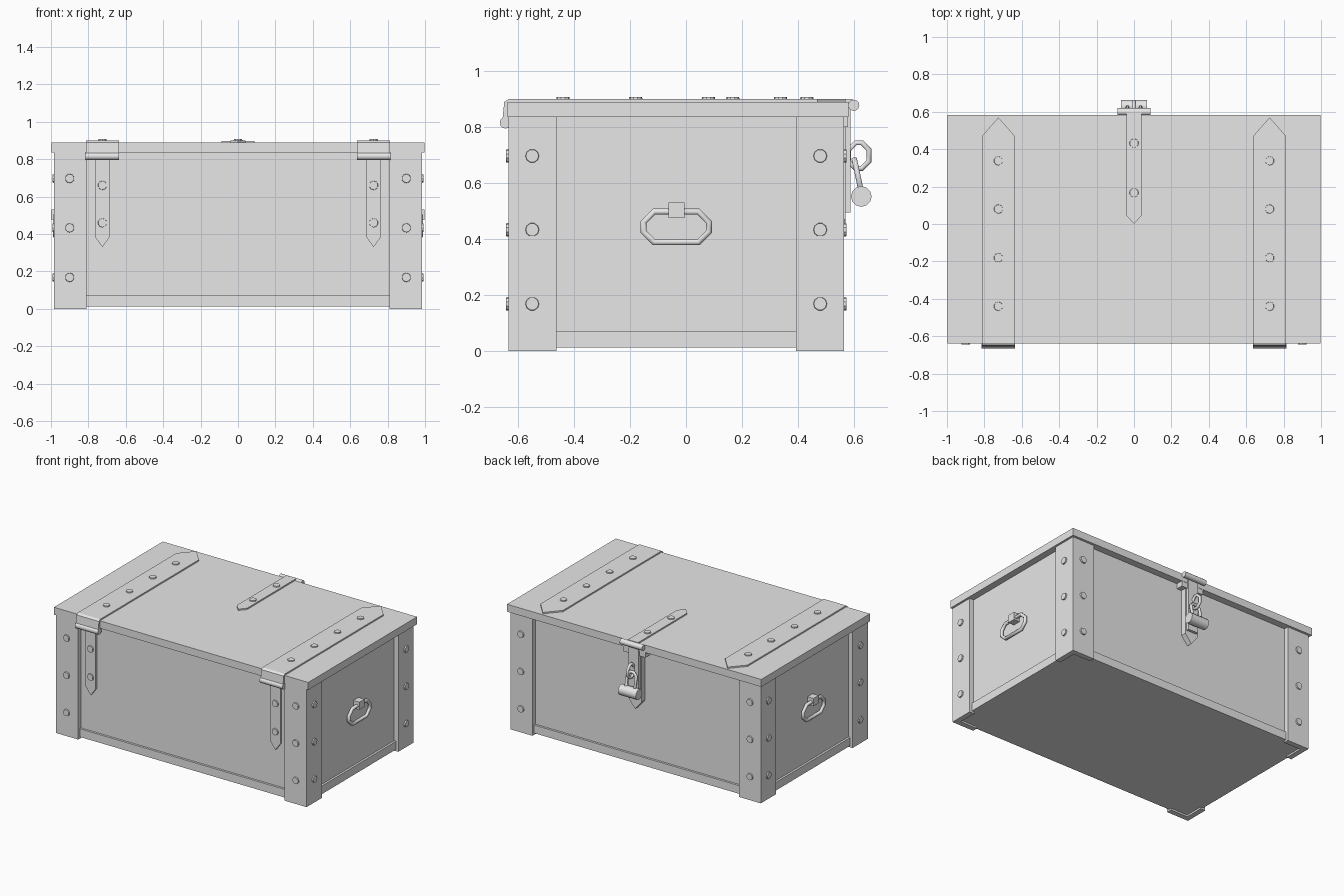
import bpy, bmesh, math
from mathutils import Vector, Matrix

cube = bpy.data.objects.get("Cube")
if cube:
    bpy.data.objects.remove(cube, do_unlink=True)

grey = bpy.data.materials.new("plain grey")
grey.use_nodes = True
grey.diffuse_color = (0.8, 0.8, 0.8, 1)
grey.node_tree.nodes["Principled BSDF"].inputs["Base Color"].default_value = (0.8, 0.8, 0.8, 1)


def add(name, mesh):
    mesh.materials.clear()
    mesh.materials.append(grey)
    ob = bpy.data.objects.new(name, mesh)
    bpy.context.scene.collection.objects.link(ob)
    return ob


def from_bm(name, bm, smooth=False):
    bmesh.ops.recalc_face_normals(bm, faces=bm.faces)
    for f in bm.faces:
        f.smooth = smooth and len(f.verts) == 4
    for e in bm.edges:
        e.smooth = e.calc_face_angle(0) < 0.9
    mesh = bpy.data.meshes.new(name)
    bm.to_mesh(mesh)
    bm.free()
    return add(name, mesh)


def box(name, x, y, z):
    return prism(name, [(x[0], y[0]), (x[1], y[0]), (x[1], y[1]), (x[0], y[1])], "z", *z)


def prism(name, outline, axis, lo, hi):
    """Extrude a 2D outline along an axis; outline holds the other two axes in order."""
    place = {"x": lambda a, b, d: (d, a, b),
             "y": lambda a, b, d: (a, d, b),
             "z": lambda a, b, d: (a, b, d)}[axis]
    bm = bmesh.new()
    face = bm.faces.new([bm.verts.new(place(a, b, lo)) for a, b in outline])
    out = bmesh.ops.extrude_face_region(bm, geom=[face])
    move = Vector(place(0, 0, hi - lo))
    for v in out["geom"]:
        if isinstance(v, bmesh.types.BMVert):
            v.co += move
    return from_bm(name, bm)


def pointed(cx, half, base, shoulder, tip):
    return [(cx - half, base), (cx + half, base), (cx + half, shoulder),
            (cx, tip), (cx - half, shoulder)]


def cylinder(name, centre, axis, radius, length, sides=12, top=None, smooth=True):
    bm = bmesh.new()
    turn = Vector((0, 0, 1)).rotation_difference(Vector(axis)).to_matrix().to_4x4()
    bmesh.ops.create_cone(bm, cap_ends=True, segments=sides, radius1=radius,
                          radius2=radius if top is None else top, depth=length,
                          matrix=Matrix.Translation(centre) @ turn)
    return from_bm(name, bm, smooth)


def rivet(name, centre, axis):
    cylinder(name, centre, axis, 0.026, 0.018, 10, 0.023, False)


def tube(name, points, radius):
    """Closed ring of round bar through the given points."""
    curve = bpy.data.curves.new(name, "CURVE")
    curve.dimensions = "3D"
    curve.bevel_depth = radius
    curve.bevel_resolution = 1
    line = curve.splines.new("POLY")
    line.points.add(len(points) - 1)
    for p, co in zip(line.points, points):
        p.co = (*co, 1)
    line.use_cyclic_u = True
    temp = bpy.data.objects.new(name, curve)
    bpy.context.scene.collection.objects.link(temp)
    mesh = bpy.data.meshes.new_from_object(temp.evaluated_get(bpy.context.evaluated_depsgraph_get()))
    bpy.data.objects.remove(temp)
    for f in mesh.polygons:
        f.use_smooth = True
    add(name, mesh)


def octagon(a, b, cut):
    return [(a, b - cut), (a - cut, b), (cut - a, b), (-a, b - cut),
            (-a, cut - b), (cut - a, -b), (a - cut, -b), (a, cut - b)]


# Chest body, base trim and lid
MID = -0.035
HX, HY = 0.983, 0.6
box("body_panels", (-0.95, 0.95), (MID - 0.567, MID + 0.567), (0.016, 0.84))
box("base_trim", (-0.965, 0.965), (MID - 0.582, MID + 0.582), (0.012, 0.07))
box("lid", (-0.998, 0.998), (-0.638, 0.582), (0.837, 0.89))

# L-shaped corner posts with rivets on both faces
for sx, side in ((-1, "right"), (1, "left")):
    for sy, end in ((-1, "front"), (1, "back")):
        ell = [(HX, HY), (HX, 0.428), (0.945, 0.428), (0.945, 0.562), (0.81, 0.562), (0.81, HY)]
        prism(f"{end}_{side}_post", [(sx * x, MID + sy * y) for x, y in ell], "z", 0, 0.838)
        for z in (0.168, 0.433, 0.697):
            rivet("post_side_rivet", (sx * HX, MID + sy * 0.515, z), (sx, 0, 0))
            rivet("post_end_rivet", (sx * 0.9, MID + sy * HY, z), (0, sy, 0))

# Hinges: lid strap, folded front, barrel and lower strap
for s, side in ((-1, "right"), (1, "left")):
    cx = s * 0.725
    prism(f"{side}_lid_strap", pointed(cx, 0.088, -0.63, 0.47, 0.57), "z", 0.885, 0.9)
    fold = [(-0.62, 0.9), (-0.635, 0.9), (-0.65, 0.89), (-0.656, 0.83), (-0.62, 0.83)]
    prism(f"{side}_strap_fold", fold, "x", cx - 0.088, cx + 0.088)
    cylinder(f"{side}_hinge_barrel", (cx, -0.645, 0.816), (1, 0, 0), 0.021, 0.18)
    prism(f"{side}_lower_strap", pointed(cx, 0.04, 0.82, 0.385, 0.33), "y", -0.617, -0.6)
    for y in (-0.44, -0.18, 0.08, 0.338):
        rivet("lid_strap_rivet", (cx, y, 0.898), (0, 0, 1))
    for z in (0.66, 0.46):
        rivet("lower_strap_rivet", (cx, -0.616, z), (0, -1, 0))

# Side carrying handles
for s, side in ((-1, "right"), (1, "left")):
    ring = [(s * 0.977, MID + a, 0.443 + b) for a, b in octagon(0.117, 0.055, 0.038)]
    tube(f"{side}_handle", ring, 0.013)
    box(f"{side}_handle_staple", sorted((s * 0.945, s * 0.997)), (-0.063, -0.006), (0.475, 0.53))

# Hasp on the back
prism("hasp_lid_strap", pointed(0, 0.04, 0.595, 0.045, 0.0), "z", 0.885, 0.9)
for y in (0.167, 0.432):
    rivet("hasp_rivet", (0, y, 0.898), (0, 0, 1))
cylinder("hasp_barrel", (0, 0.6, 0.878), (1, 0, 0), 0.02, 0.175)
box("hasp_flange", (-0.088, 0.088), (0.53, 0.58), (0.80, 0.86))
box("hasp_flap", (-0.04, 0.04), (0.568, 0.589), (0.495, 0.87))
prism("hasp_back_plate", pointed(0, 0.05, 0.82, 0.47, 0.41), "y", 0.53, 0.57)

# Staple ring, shackle and padlock
tube("hasp_staple", [(0, 0.618 + a, 0.698 + b) for a, b in octagon(0.036, 0.046, 0.025)], 0.011)
tilt = math.radians(12)
tube("padlock_shackle",
     [(a, 0.616 - b * math.sin(tilt), 0.62 + b * math.cos(tilt)) for a, b in octagon(0.035, 0.065, 0.022)],
     0.011)
cylinder("padlock_body", (0, 0.627, 0.552), (1, 0, 0), 0.037, 0.14)
